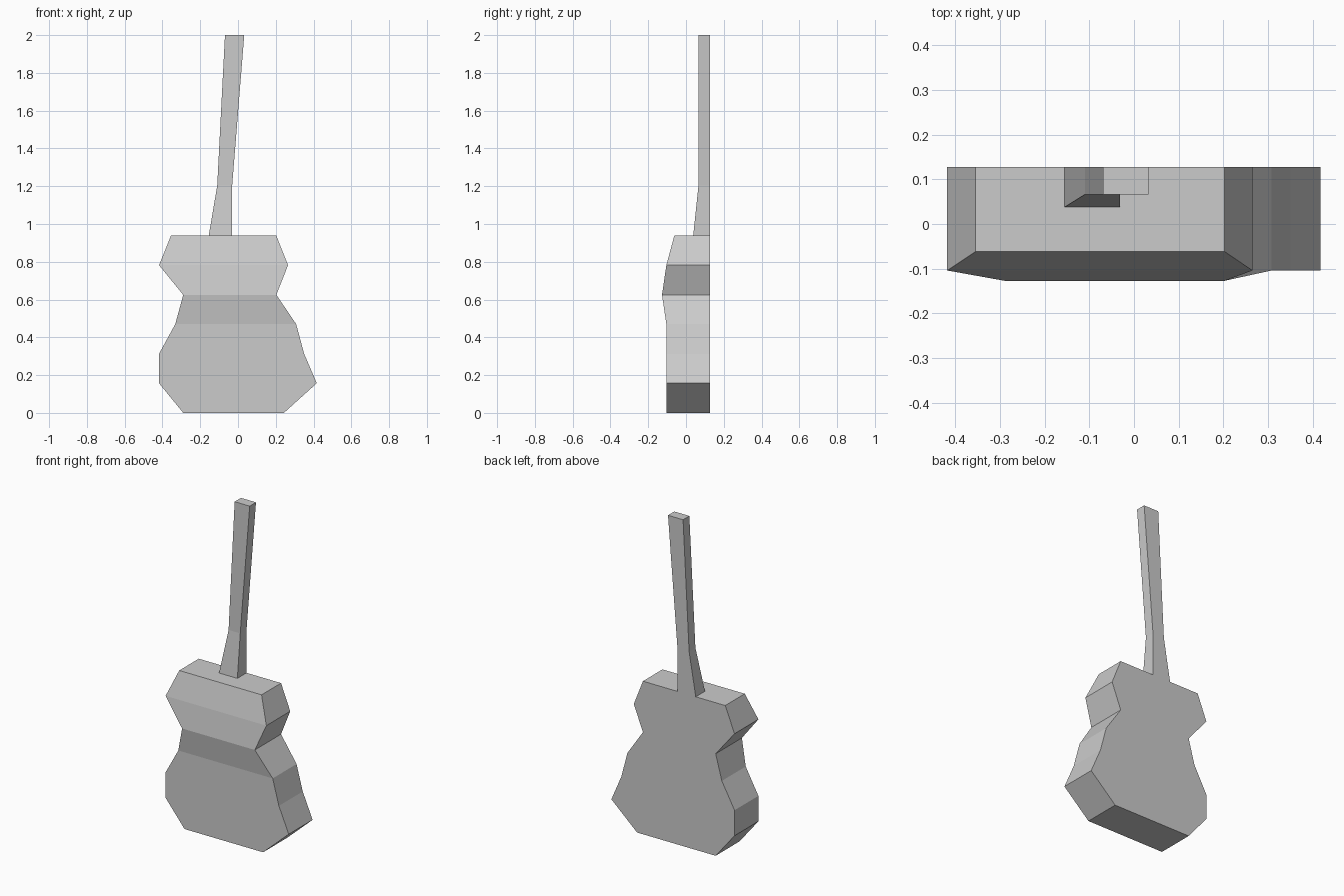
import bpy, bmesh

if "Cube" in bpy.data.objects:
    bpy.data.objects.remove(bpy.data.objects["Cube"])

BACK = 0.127  # flat back plane shared by body and neck


def loft(name, levels, cap_bottom=True):
    """Stack rectangular sections (z, left, right, front) with a flat back."""
    bm = bmesh.new()
    rings = []
    for z, left, right, front in levels:
        corners = [(left, front), (right, front), (right, BACK), (left, BACK)]
        rings.append([bm.verts.new((x, y, z)) for x, y in corners])
    for low, high in zip(rings, rings[1:]):
        for i in range(4):
            j = (i + 1) % 4
            bm.faces.new((low[i], low[j], high[j], high[i]))
    if cap_bottom:
        bm.faces.new(rings[0][::-1])
    bm.faces.new(rings[-1])
    mesh = bpy.data.meshes.new(name)
    bm.to_mesh(mesh)
    bm.free()
    obj = bpy.data.objects.new(name, mesh)
    bpy.context.collection.objects.link(obj)
    return obj


# Waisted, slightly lopsided guitar body
loft("guitar_body", [
    (0.0, -0.29, 0.243, -0.104),
    (0.157, -0.418, 0.417, -0.104),
    (0.313, -0.418, 0.35, -0.104),
    (0.47, -0.332, 0.308, -0.104),
    (0.625, -0.29, 0.203, -0.127),
    (0.782, -0.418, 0.265, -0.104),
    (0.938, -0.355, 0.203, -0.062),
])

# Slender neck, flared where it meets the body (open at the joint)
loft("guitar_neck", [
    (0.938, -0.155, -0.031, 0.038),
    (1.203, -0.11, -0.031, 0.066),
    (2.0, -0.069, 0.033, 0.066),
], cap_bottom=False)
